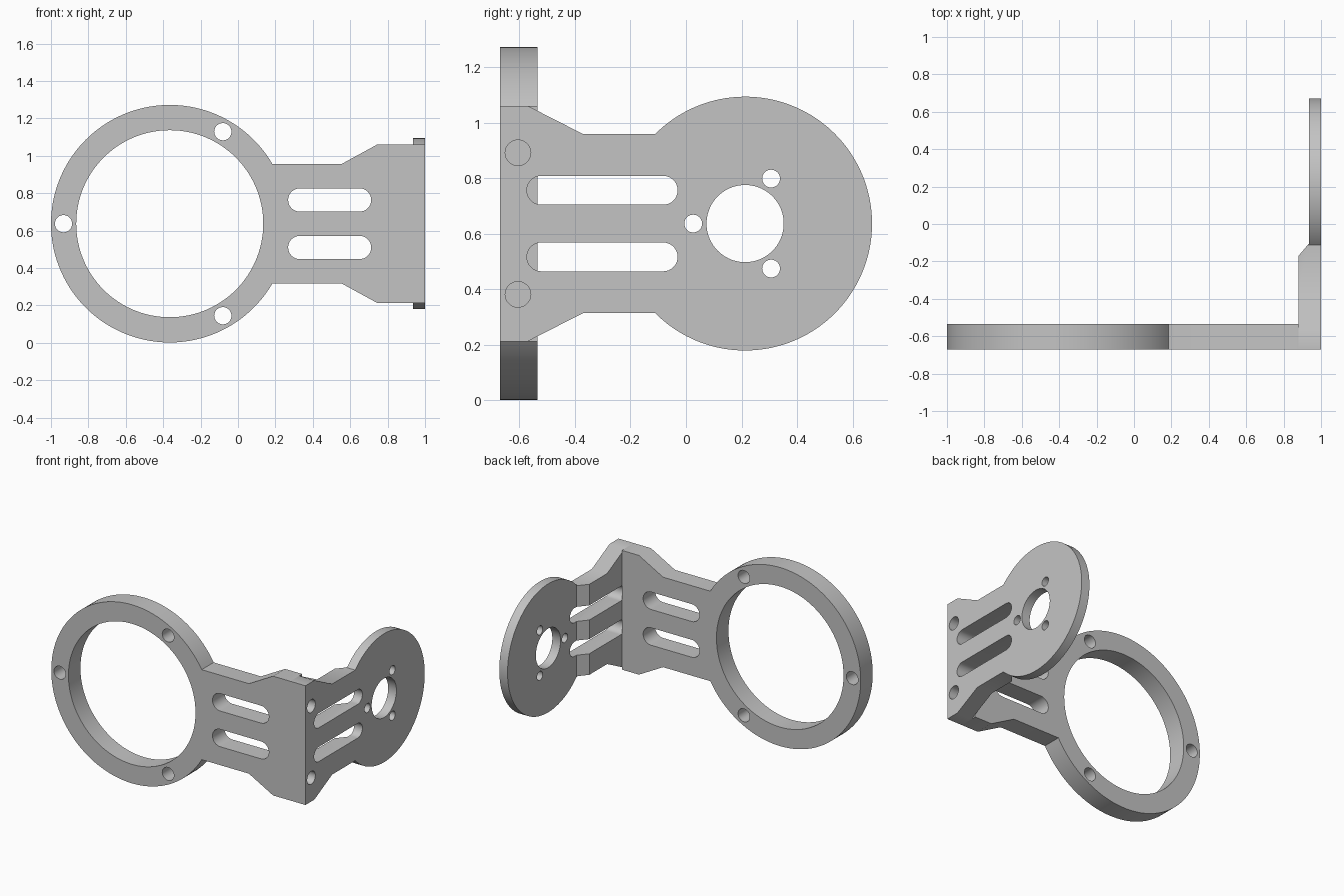
import bpy, bmesh
from math import cos, sin, asin, pi, radians

cube = bpy.data.objects.get("Cube")
if cube:
    bpy.data.objects.remove(cube, do_unlink=True)

GREY = (0.55, 0.55, 0.55, 1)
metal = bpy.data.materials.new("plain grey")
metal.use_nodes = True
metal.diffuse_color = GREY
metal.node_tree.nodes["Principled BSDF"].inputs["Base Color"].default_value = GREY

MID = 0.637  # height of the symmetry plane


def prism(name, pts, axis, lo, hi):
    """Extrude a 2D outline along x, y or z."""
    place = {"x": lambda a, b, d: (d, a, b),
             "y": lambda a, b, d: (a, d, b),
             "z": lambda a, b, d: (a, b, d)}[axis]
    bm = bmesh.new()
    low, high = [[bm.verts.new(place(a, b, d)) for a, b in pts] for d in (lo, hi)]
    bm.faces.new(low)
    bm.faces.new(high)
    for i in range(len(pts)):
        j = (i + 1) % len(pts)
        bm.faces.new((low[i], low[j], high[j], high[i]))
    bmesh.ops.recalc_face_normals(bm, faces=bm.faces)
    mesh = bpy.data.meshes.new(name)
    bm.to_mesh(mesh)
    bm.free()
    mesh.materials.append(metal)
    obj = bpy.data.objects.new(name, mesh)
    bpy.context.collection.objects.link(obj)
    return obj


def arc(cx, cz, r, start, end, n):
    return [(cx + r * cos(start + (end - start) * i / n),
             cz + r * sin(start + (end - start) * i / n)) for i in range(n + 1)]


def circle(cx, cz, r, n=48):
    return arc(cx, cz, r, 0, 2 * pi, n)[:-1]


def slot(a, b, cz, r):
    return (arc(b - r, cz, r, -pi / 2, pi / 2, 16)
            + arc(a + r, cz, r, pi / 2, 3 * pi / 2, 16))


def cut(obj, pts, axis, lo, hi):
    cutter = prism("cutter", pts, axis, lo, hi)
    mod = obj.modifiers.new("cut", "BOOLEAN")
    mod.operation = "DIFFERENCE"
    mod.solver = "EXACT"
    mod.object = cutter
    bpy.context.view_layer.objects.active = obj
    bpy.ops.object.modifier_apply(modifier=mod.name)
    bpy.data.objects.remove(cutter, do_unlink=True)


def outline(centre, r, half, arm, side):
    """Round plate with a flared arm; arm holds (position, half height)."""
    a = asin(half / r)
    if side > 0:
        rim = arc(centre, MID, r, a, 2 * pi - a, 120)
    else:
        rim = arc(centre, MID, r, a - pi, pi - a, 120)
    s = -1 if side > 0 else 1
    return (rim + [(p, MID + s * h) for p, h in arm]
            + [(p, MID - s * h) for p, h in reversed(arm)])


# Front plate: large ring with its arm
RING, DISC = -0.365, 0.213
front = prism("ring_plate",
              outline(RING, 0.635, 0.32, [(0.555, 0.32), (0.745, 0.424), (0.88, 0.424)], 1),
              "y", -0.67, -0.535)
cut(front, circle(RING, MID, 0.5, 120), "y", -1, 0)
for s in (-1, 1):
    cut(front, slot(0.268, 0.712, MID + s * 0.127, 0.062), "y", -1, 0)

# Side plate: disc with its arm, thinned behind the disc with a chamfer
side = prism("disc_plate",
             outline(DISC, 0.457, 0.322, [(-0.37, 0.322), (-0.57, 0.424), (-0.67, 0.424)], -1),
             "x", 0.88, 1)
cut(side, [(0.84, -0.217), (0.935, -0.105), (0.935, 1), (0.84, 1)], "z", -1, 2)
cut(side, circle(DISC, MID, 0.139, 72), "x", 0, 2)
for s in (-1, 1):
    cut(side, slot(-0.573, -0.03, MID + s * 0.12, 0.052), "x", 0, 2)

# Three screw holes around each centre
for k in (-1, 1, 3):
    t = radians(60 * k)
    cut(front, circle(RING + 0.568 * cos(t), MID + 0.568 * sin(t), 0.046), "y", -1, 0)
    cut(side, circle(DISC + 0.187 * cos(t), MID + 0.187 * sin(t), 0.032), "x", 0, 2)

# Blind screw holes at the corner, running into the ring plate
for s in (-1, 1):
    hole = circle(-0.605, MID + s * 0.255, 0.046)
    cut(side, hole, "x", 0.8, 2)
    cut(front, hole, "x", 0.75, 2)

# Smooth rims, sharp edges
for obj in (front, side):
    bpy.ops.object.select_all(action="DESELECT")
    obj.select_set(True)
    bpy.context.view_layer.objects.active = obj
    bpy.ops.object.shade_smooth_by_angle(angle=radians(30))
